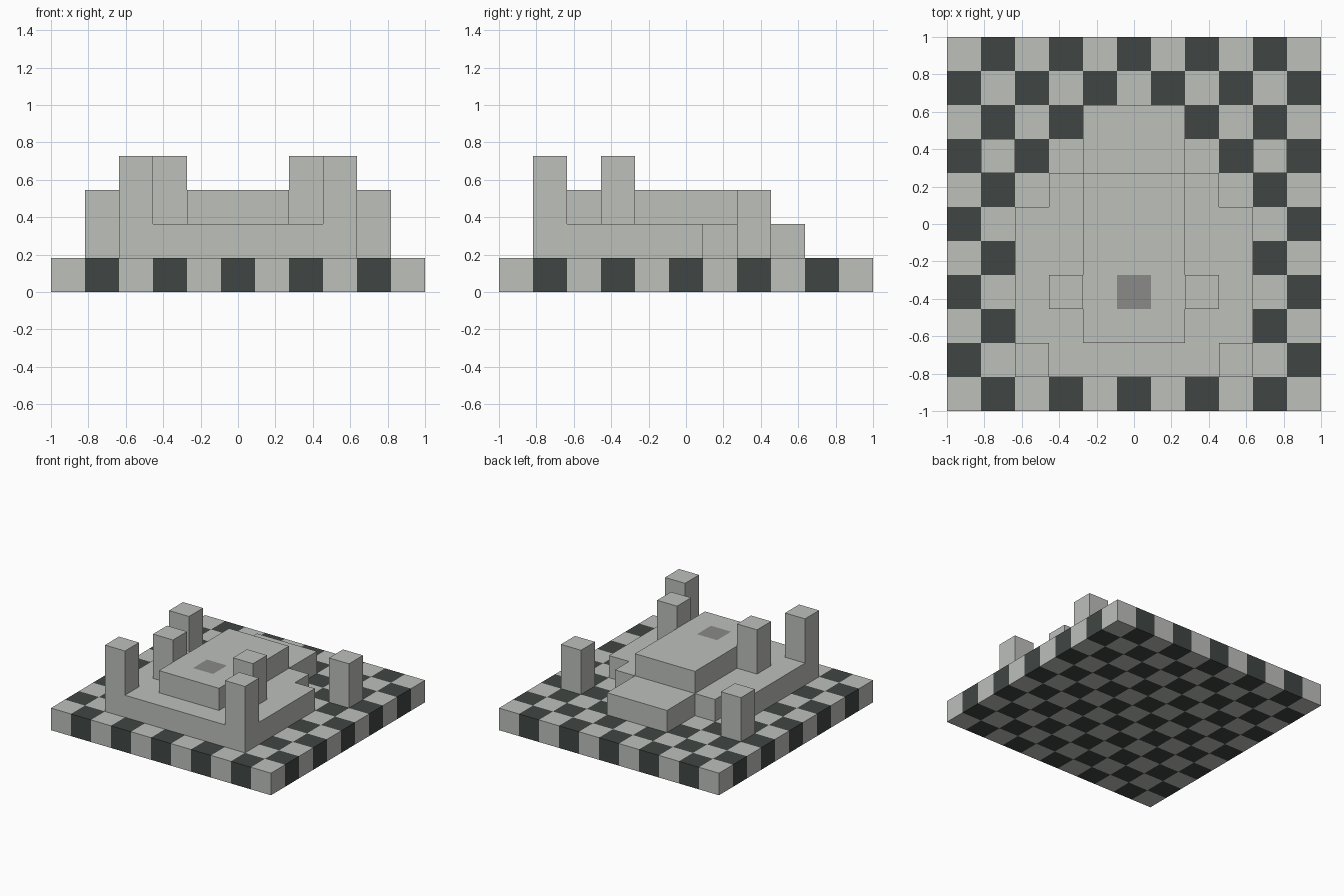
import bpy
import bmesh
from mathutils import Vector

N = 11            # cells along each side
U = 2 / N         # size of one cell

if "Cube" in bpy.data.objects:
    bpy.data.objects.remove(bpy.data.objects["Cube"], do_unlink=True)


def material(name, rgb):
    m = bpy.data.materials.new(name)
    m.use_nodes = True
    m.diffuse_color = (*rgb, 1)
    m.node_tree.nodes["Principled BSDF"].inputs["Base Color"].default_value = (*rgb, 1)
    return m


LIGHT = material("light stone", (0.51, 0.525, 0.50))
DARK = material("dark stone", (0.051, 0.062, 0.060))
GREY = material("mid grey", (0.255, 0.255, 0.25))


def point(i, j, k):
    """Corner of the cell lattice in world units."""
    return Vector((i * U - 1, j * U - 1, k * U))


def block(name, low, high, materials=(LIGHT,), cuts=((), ()), rule=None):
    """Box between two lattice corners, cut along x and y, coloured by a face rule."""
    a, b = point(*low), point(*high)
    bm = bmesh.new()
    bmesh.ops.create_cube(bm, size=1)
    bmesh.ops.scale(bm, vec=b - a, verts=bm.verts)
    bmesh.ops.translate(bm, vec=(a + b) / 2, verts=bm.verts)
    for axis, values in enumerate(cuts):
        normal = Vector((axis == 0, axis == 1, 0))
        for v in values:
            bmesh.ops.bisect_plane(bm, geom=bm.verts[:] + bm.edges[:] + bm.faces[:],
                                   plane_co=normal * (v * U - 1), plane_no=normal)
    if rule:
        for f in bm.faces:
            # step just inside the surface to find the cell behind the face
            c = f.calc_center_median() - f.normal * U / 4
            f.material_index = rule(int((c.x + 1) / U), int((c.y + 1) / U), f.normal)
    mesh = bpy.data.meshes.new(name)
    bm.to_mesh(mesh)
    bm.free()
    for m in materials:
        mesh.materials.append(m)
    obj = bpy.data.objects.new(name, mesh)
    bpy.context.collection.objects.link(obj)
    return obj


# Chequered floor slab
lines = range(1, N)
block("chequered_floor", (0, 0, 0), (N, N, 1), (LIGHT, DARK), (lines, lines),
      lambda i, j, n: (i + j) % 2)

# Stepped body
block("main_body", (2, 1, 1), (9, 6, 2))
block("body_rear", (3, 6, 1), (8, 7, 2))
block("rear_step", (4, 7, 1), (7, 9, 2))

# Raised deck with a grey square in its top
block("upper_deck", (4, 2, 2), (7, 7, 3), (LIGHT, GREY), ((5, 6), (3, 4)),
      lambda i, j, n: int(n.z > 0.5 and (i, j) == (5, 3)))

# Mirrored pairs of posts: column, row, bottom layer
for name, i, j, k in (("front_post", 2, 1, 2), ("inner_post", 3, 3, 2), ("rear_post", 1, 7, 1)):
    for side, col in (("right", i), ("left", N - 1 - i)):
        block(f"{side}_{name}", (col, j, k), (col + 1, j + 1, k + 2))
